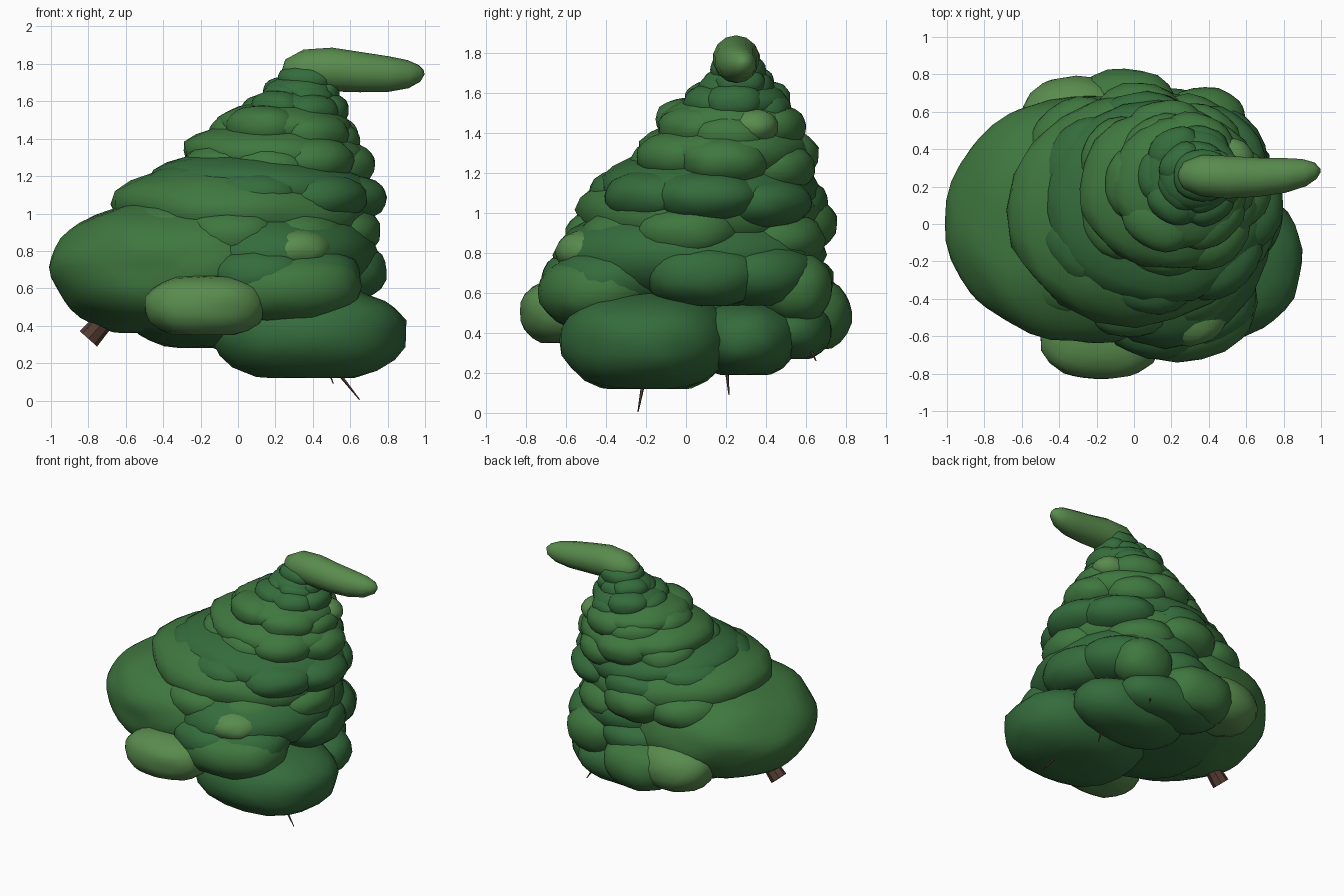
import bpy, bmesh, math, random
from mathutils import Vector, noise

if "Cube" in bpy.data.objects:
    bpy.data.objects.remove(bpy.data.objects["Cube"])

random.seed(4)


def material(name, rgb):
    m = bpy.data.materials.new(name)
    m.diffuse_color = (*rgb, 1)
    m.use_nodes = True
    m.node_tree.nodes["Principled BSDF"].inputs["Base Color"].default_value = m.diffuse_color
    return m


DARK = material("dark_green", (0.035, 0.15, 0.045))
MID = material("mid_green", (0.05, 0.185, 0.05))
LIGHT = material("light_green", (0.10, 0.26, 0.075))
BARK = material("bark", (0.09, 0.045, 0.03))


def finish(name, bm, mat, angle=60):
    me = bpy.data.meshes.new(name)
    bm.to_mesh(me)
    bm.free()
    me.materials.append(mat)
    ob = bpy.data.objects.new(name, me)
    bpy.context.collection.objects.link(ob)
    bpy.context.view_layer.objects.active = ob
    ob.select_set(True)
    bpy.ops.object.shade_smooth_by_angle(angle=math.radians(angle))
    ob.select_set(False)


def add_puff(bm, x, y, z, power=2.2, turn=0.0, tilt=0.0, detail=3, rough=0.05):
    """Plump leaf mass filling the given (min, max) ranges, flatter below."""
    c = Vector(((x[0] + x[1]) / 2, (y[0] + y[1]) / 2, (z[0] + z[1]) / 2))
    h = Vector(((x[1] - x[0]) / 2, (y[1] - y[0]) / 2, (z[1] - z[0]) / 2))
    seed = Vector([random.uniform(0, 50) for _ in range(3)])
    for v in bmesh.ops.create_icosphere(bm, subdivisions=detail, radius=1)["verts"]:
        p = v.co.copy()
        p /= sum(abs(k) ** power for k in p) ** (1 / power)
        p *= 1 + rough * noise.noise(p * 2.2 + seed)
        p.z = max(p.z, -0.9)
        if p.z < 0:
            p.z /= 0.9
        a, b = p.x * h.x, p.y * h.y
        v.co = c + Vector((a * math.cos(turn) - b * math.sin(turn),
                           a * math.sin(turn) + b * math.cos(turn),
                           p.z * h.z + tilt * a))


def puff(name, x, y, z, mat=MID, **kw):
    bm = bmesh.new()
    add_puff(bm, x, y, z, **kw)
    finish(name, bm, mat)


def tier(name, x, y, z, n, mat, tilt=0.0, core_top=0.1):
    """Ring of overlapping lobes around a core."""
    cx, cy = (x[0] + x[1]) / 2, (y[0] + y[1]) / 2
    rx, ry = (x[1] - x[0]) / 2, (y[1] - y[0]) / 2
    bm = bmesh.new()
    add_puff(bm, (cx - rx * .92, cx + rx * .92), (cy - ry * .92, cy + ry * .92),
             (z[0], z[1] + core_top), 2.0, tilt=tilt)
    for i in range(n):
        a = 2 * math.pi * (i + random.uniform(-.2, .2)) / n
        lx, ly = cx + .60 * rx * math.cos(a), cy + .60 * ry * math.sin(a)
        deep = .41 * math.hypot(rx * math.cos(a), ry * math.sin(a))
        wide = 3.1 * (rx + ry) / 2 / n
        dz = tilt * (lx - cx) + random.uniform(-.035, .035)
        add_puff(bm, (lx - deep, lx + deep), (ly - wide, ly + wide),
                 (z[0] + dz, z[1] + dz), 2.2, turn=a)
    finish(name, bm, mat)


def limb(name, path, sides=8, mat=BARK, angle=60):
    """Tapered tube through (x, y, z, radius) points."""
    bm = bmesh.new()
    pts = [Vector(p[:3]) for p in path]
    rings = []
    for i, p in enumerate(path):
        d = (pts[min(i + 1, len(pts) - 1)] - pts[max(i - 1, 0)]).normalized()
        u = d.cross(Vector((0, 1, 0))).normalized()
        w = d.cross(u)
        rings.append([bm.verts.new(pts[i] + p[3] * (u * math.cos(t) + w * math.sin(t)))
                      for t in [2 * math.pi * k / sides for k in range(sides)]])
    for r, s in zip(rings, rings[1:]):
        for k in range(sides):
            bm.faces.new((r[k], r[(k + 1) % sides], s[(k + 1) % sides], s[k]))
    bm.faces.new(rings[0])
    bm.faces.new(rings[-1])
    bmesh.ops.recalc_face_normals(bm, faces=bm.faces)
    finish(name, bm, mat, angle)


# Lowest foliage, drooping to the right
puff("low_right_foliage", (-.14, .90), (-.63, .23), (.12, .61), DARK, power=2.3)
puff("low_back_right_foliage", (-.15, .74), (.02, .56), (.19, .56), DARK)
puff("low_back_foliage", (-.30, .54), (.30, .73), (.27, .56), DARK)
puff("under_foliage", (-.65, .45), (-.55, .62), (.28, .85), DARK)

# Large left mass and the paler clumps around the skirt
puff("large_left_foliage", (-1.0, .44), (-.64, .68), (.37, 1.10), MID,
     power=2.08, detail=4, tilt=.03)
puff("front_pale_clump", (-.50, .15), (-.83, -.38), (.35, .67), LIGHT, power=2.35)
puff("back_pale_clump", (-.34, .24), (.40, .83), (.32, .68), MID)
puff("back_left_pale_clump", (-.60, -.02), (.32, .79), (.36, .72), LIGHT)
puff("front_middle_clump", (-.20, .66), (-.74, -.1), (.42, .80), MID)
puff("front_pale_bump", (.10, .50), (-.65, -.25), (.70, .92), LIGHT)
puff("back_pale_bump", (.16, .60), (.36, .73), (.46, .80), MID)

# Stacked tiers, narrowing and leaning to the right
tier("skirt_tier", (-.45, .79), (-.72, .76), (.53, .85), 7, DARK, core_top=.2)
tier("wide_tier", (-.74, .76), (-.60, .75), (.76, 1.07), 8, MID, -.05, .2)
tier("middle_tier", (-.53, .79), (-.48, .71), (.95, 1.21), 7, DARK, -.07, .12)
tier("upper_middle_tier", (-.34, .73), (-.28, .66), (1.14, 1.39), 7, MID, -.04)
tier("upper_tier", (-.15, .65), (-.16, .60), (1.32, 1.54), 6, MID, -.04, .06)
tier("narrow_tier", (.02, .59), (-.02, .53), (1.45, 1.63), 6, DARK, -.04, .04)
tier("neck_tier", (.12, .54), (.06, .44), (1.55, 1.71), 5, DARK, 0, .03)
puff("top_collar", (.21, .52), (.12, .40), (1.63, 1.80), DARK)
puff("right_pale_bump", (.36, .64), (.22, .46), (1.35, 1.52), LIGHT)

# Bent tip
limb("bent_tip", [(.24, .26, 1.735, .02), (.27, .26, 1.75, .075), (.36, .26, 1.765, .112),
                  (.50, .25, 1.77, .117), (.66, .25, 1.755, .107), (.80, .26, 1.745, .096),
                  (.91, .275, 1.745, .075), (.97, .285, 1.75, .045), (.995, .285, 1.755, .012)],
     14, LIGHT)

# Leaning trunk and twigs poking out below
limb("trunk", [(-.80, 0, .33, .062), (-.72, 0, .42, .055), (-.35, .05, .68, .06),
               (.10, .15, 1.15, .05), (.32, .24, 1.65, .03)], 8, BARK, 30)
for i, (a, b) in enumerate([((.65, -.24, .005), (.52, -.21, .17)),
                            ((.51, .215, .09), (.45, .20, .25)),
                            ((.40, .65, .26), (.35, .60, .36))]):
    limb(f"twig_{i + 1}", [(*a, .003), (*b, .012)], 5, BARK, 30)
